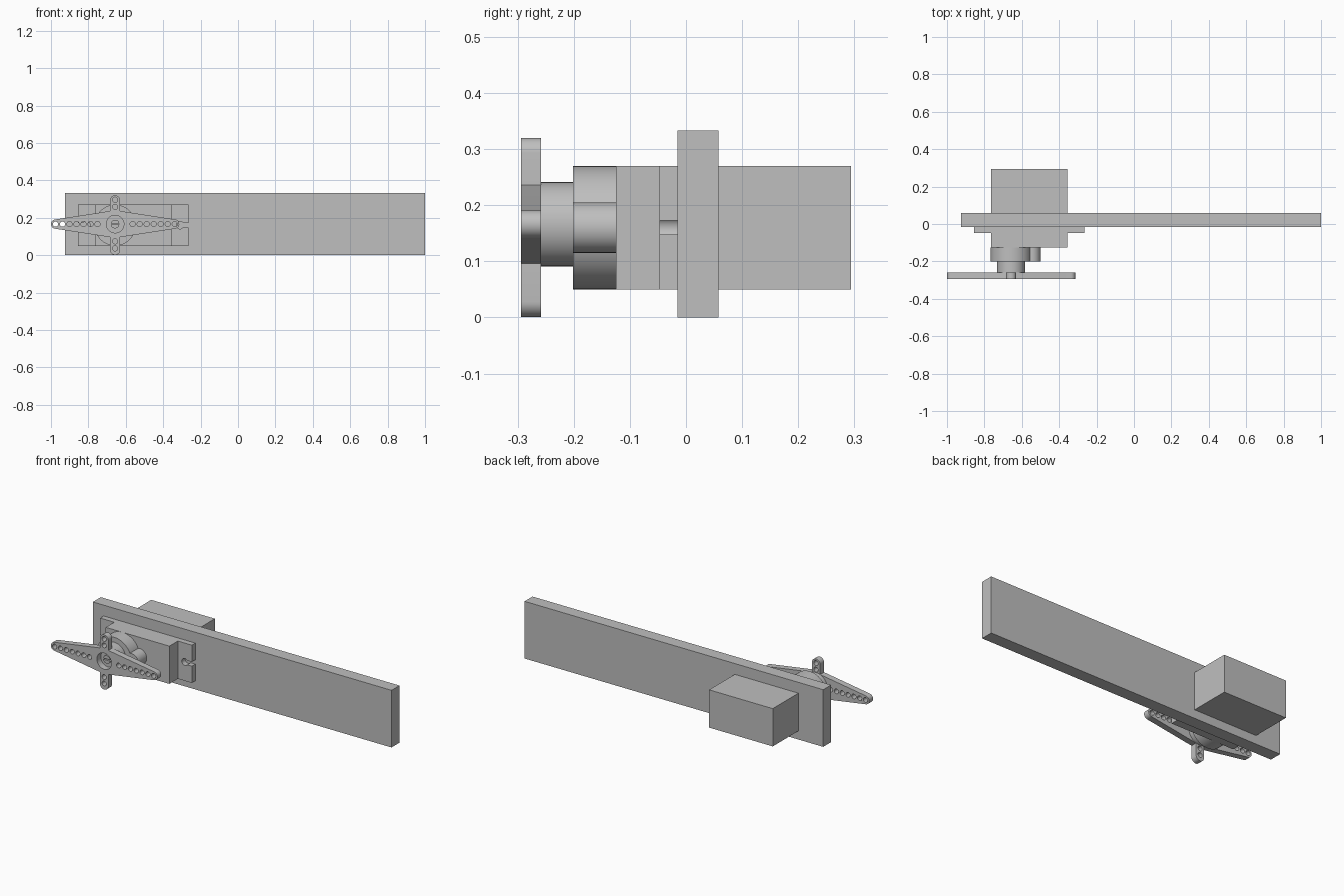
import bpy
import bmesh
from math import sin, cos, pi, asin
from mathutils import Matrix, Vector

if "Cube" in bpy.data.objects:
    bpy.data.objects.remove(bpy.data.objects["Cube"], do_unlink=True)

grey = bpy.data.materials.new("plain grey")
grey.use_nodes = True
grey.diffuse_color = (0.52, 0.52, 0.52, 1)
grey.node_tree.nodes["Principled BSDF"].inputs["Base Color"].default_value = grey.diffuse_color


def arc(cx, cz, r, start, end, steps=16):
    """Points on an arc, angles in radians."""
    return [(cx + r * cos(start + (end - start) * i / steps),
             cz + r * sin(start + (end - start) * i / steps)) for i in range(steps + 1)]


def circle(cx, cz, r, steps=16):
    return arc(cx, cz, r, 0, 2 * pi, steps)[:-1]


def rect(x0, x1, z0, z1):
    return [(x0, z0), (x1, z0), (x1, z1), (x0, z1)]


def prism(name, loops, y0, y1):
    """Extrude front-view outlines (inner loops become holes) from y0 to y1."""
    curve = bpy.data.curves.new(name, 'CURVE')
    curve.dimensions = '2D'
    curve.fill_mode = 'BOTH'
    curve.extrude = (y1 - y0) / 2
    for loop in loops:
        spline = curve.splines.new('POLY')
        spline.points.add(len(loop) - 1)
        for point, (x, z) in zip(spline.points, loop):
            point.co = (x, z, 0, 1)
        spline.use_cyclic_u = True
    helper = bpy.data.objects.new(name + "_outline", curve)
    bpy.context.collection.objects.link(helper)
    graph = bpy.context.evaluated_depsgraph_get()
    mesh = bpy.data.meshes.new_from_object(helper.evaluated_get(graph))
    bpy.data.objects.remove(helper, do_unlink=True)

    bm = bmesh.new()
    bm.from_mesh(mesh)
    bmesh.ops.remove_doubles(bm, verts=bm.verts, dist=1e-5)
    bm.transform(Matrix.Translation(Vector((0, (y0 + y1) / 2, 0))) @ Matrix.Rotation(pi / 2, 4, 'X'))
    bmesh.ops.recalc_face_normals(bm, faces=bm.faces)
    bm.to_mesh(mesh)
    bm.free()
    mesh.name = name
    mesh.materials.clear()
    mesh.materials.append(grey)
    obj = bpy.data.objects.new(name, mesh)
    bpy.context.collection.objects.link(obj)
    bpy.ops.object.select_all(action='DESELECT')
    obj.select_set(True)
    bpy.context.view_layer.objects.active = obj
    bpy.ops.object.shade_smooth_by_angle(angle=pi / 6)
    return obj


# Long mounting board and motor case passing through it
prism("board", [rect(-0.925, 1.0, 0, 0.333)], -0.015, 0.058)
prism("motor_case", [rect(-0.765, -0.355, 0.05, 0.27)], -0.125, 0.294)

# Mounting flange with a keyhole slot at each end
FX, FZ, HALF, HIGH = -0.56, 0.16, 0.295, 0.11
SLOT, HOLE = 0.0125, 0.02
a = asin(SLOT / HOLE)
right_side = [(HALF, -HIGH), (HALF, -SLOT)]
right_side += arc(HALF - 0.045, 0, HOLE, -a, -2 * pi + a, 20)
right_side += [(HALF, SLOT), (HALF, HIGH)]
flange = right_side + [(-x, -z) for x, z in right_side]
prism("mounting_flange", [[(FX + x, FZ + z) for x, z in flange]], -0.047, -0.015)

# Round gear housings and output hub
CX, CZ = -0.657, 0.166
prism("main_gear_housing", [circle(CX, FZ, 0.11, 48)], -0.201, -0.125)
prism("small_gear_housing", [circle(-0.546, FZ, 0.045, 32)], -0.201, -0.125)
prism("output_hub", [circle(CX, CZ, 0.075, 40)], -0.258, -0.201)

# Four-armed horn: two long tapered arms, two short straight ones
WIDE, TIP, SHORT = 0.07, 0.025, 0.027
horn = arc(0.318, 0, TIP, -pi / 2, pi / 2)
horn += [(SHORT, WIDE)] + arc(0, 0.127, SHORT, 0, pi) + [(-SHORT, WIDE)]
horn += arc(-0.318, 0, TIP, pi / 2, 3 * pi / 2)
horn += [(-SHORT, -WIDE)] + arc(0, -0.138, SHORT, pi, 2 * pi) + [(SHORT, -WIDE)]
holes = [circle(0, 0, 0.047, 32)]
for side in (-1, 1):
    holes += [circle(side * (0.094 + 0.0375 * i), 0, 0.014) for i in range(7)]
    holes += [circle(0, side * d, 0.014) for d in (0.092, 0.13)]
prism("horn", [[(CX + x, CZ + z) for x, z in loop] for loop in [horn] + holes], -0.294, -0.258)

# Slotted screw in the middle of the horn
b = 0.15
prism("screw_head", [arc(CX, CZ, 0.023, b, pi - b),
                     arc(CX, CZ, 0.023, pi + b, 2 * pi - b)], -0.27, -0.258)
